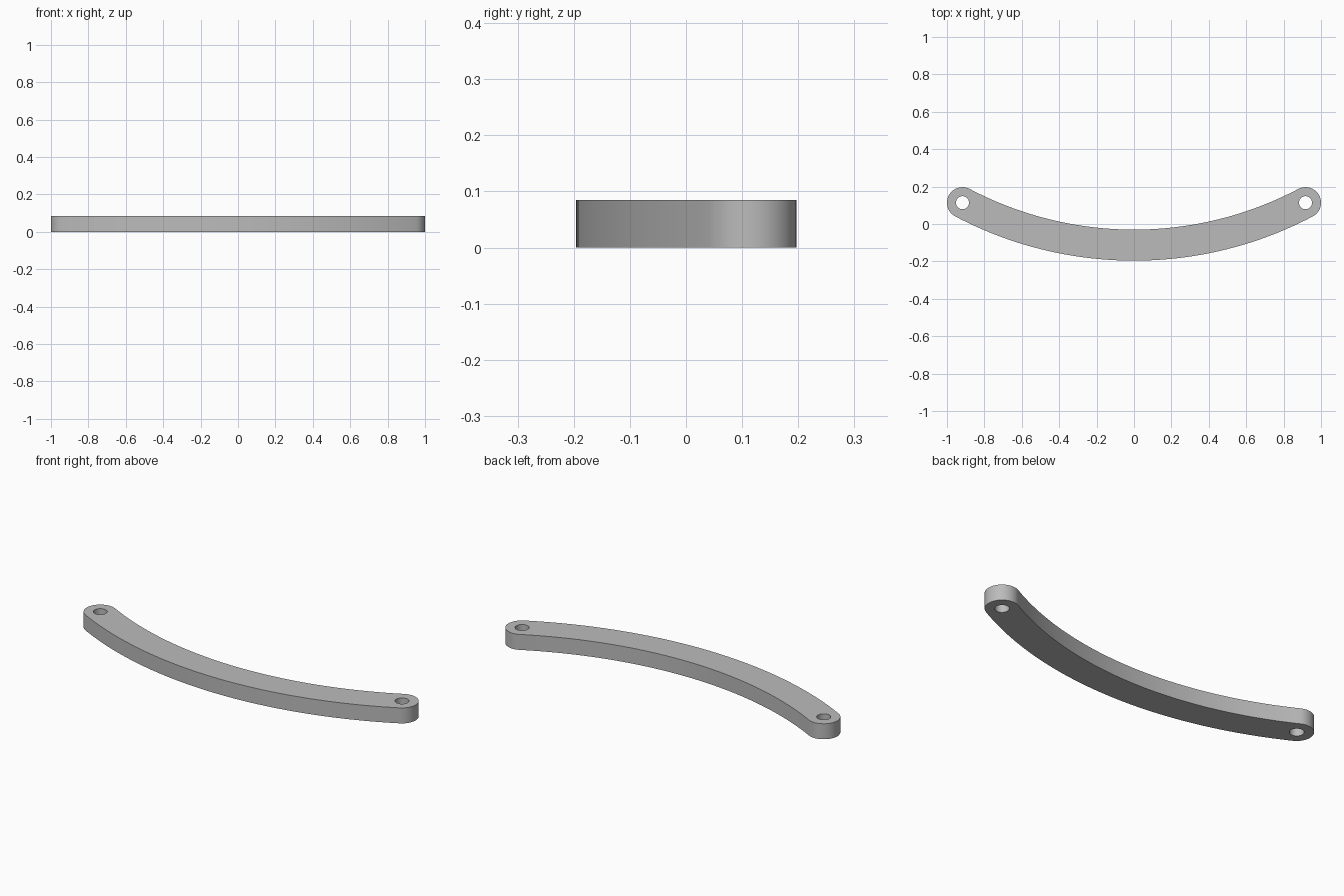
import bpy, bmesh
from math import sin, cos, pi, asin, radians

cube = bpy.data.objects.get("Cube")
if cube:
    bpy.data.objects.remove(cube, do_unlink=True)

HEIGHT = 0.085
HALF_WIDTH = 0.083
HOLE_RADIUS = 0.035
END_X, END_Y = 0.917, 0.114      # hole centres
SAG = 0.227                      # drop of the centre line at mid span
RADIUS = (END_X ** 2 + SAG ** 2) / (2 * SAG)
CENTRE_Y = END_Y - SAG + RADIUS
SWEEP = asin(END_X / RADIUS)


def arc(cx, cy, r, start, end, steps):
    """Points on a circular arc, both ends included."""
    angles = [start + (end - start) * i / steps for i in range(steps + 1)]
    return [(cx + r * cos(a), cy + r * sin(a)) for a in angles]


def add_loop(curve, points):
    spline = curve.splines.new('POLY')
    spline.points.add(len(points) - 1)
    for p, (x, y) in zip(spline.points, points):
        p.co = (x, y, 0, 1)
    spline.use_cyclic_u = True


# Outline: outer arc, right cap, inner arc, left cap
down = -pi / 2
outline = arc(0, CENTRE_Y, RADIUS + HALF_WIDTH, down - SWEEP, down + SWEEP, 64)
outline += arc(END_X, END_Y, HALF_WIDTH, down + SWEEP, down + SWEEP + pi, 24)[1:-1]
outline += arc(0, CENTRE_Y, RADIUS - HALF_WIDTH, down + SWEEP, down - SWEEP, 64)
outline += arc(-END_X, END_Y, HALF_WIDTH, pi / 2 - SWEEP, 3 * pi / 2 - SWEEP, 24)[1:-1]

# Filled flat curve with two bolt holes, extruded to thickness
curve = bpy.data.curves.new("curved_bar", 'CURVE')
curve.dimensions = '2D'
curve.fill_mode = 'BOTH'
curve.extrude = HEIGHT / 2
add_loop(curve, outline)
for side in (-1, 1):
    add_loop(curve, arc(side * END_X, END_Y, HOLE_RADIUS, 0, 2 * pi, 32)[:-1])
bar = bpy.data.objects.new("curved_bar", curve)
bpy.context.collection.objects.link(bar)

for o in bpy.context.selected_objects:
    o.select_set(False)
bar.select_set(True)
bpy.context.view_layer.objects.active = bar
bpy.ops.object.convert(target='MESH')
bar = bpy.context.object

# Weld caps to walls and stand the bar on the ground
bm = bmesh.new()
bm.from_mesh(bar.data)
bmesh.ops.remove_doubles(bm, verts=bm.verts, dist=0.0005)
bmesh.ops.translate(bm, verts=bm.verts, vec=(0, 0, HEIGHT / 2))
bmesh.ops.recalc_face_normals(bm, faces=bm.faces)
bm.to_mesh(bar.data)
bm.free()
bpy.ops.object.shade_smooth_by_angle(angle=radians(30))

# Plain grey
grey = bpy.data.materials.new("plain_grey")
grey.use_nodes = True
colour = (0.5, 0.5, 0.5, 1)
grey.diffuse_color = colour
grey.node_tree.nodes["Principled BSDF"].inputs["Base Color"].default_value = colour
bar.data.materials.clear()
bar.data.materials.append(grey)
